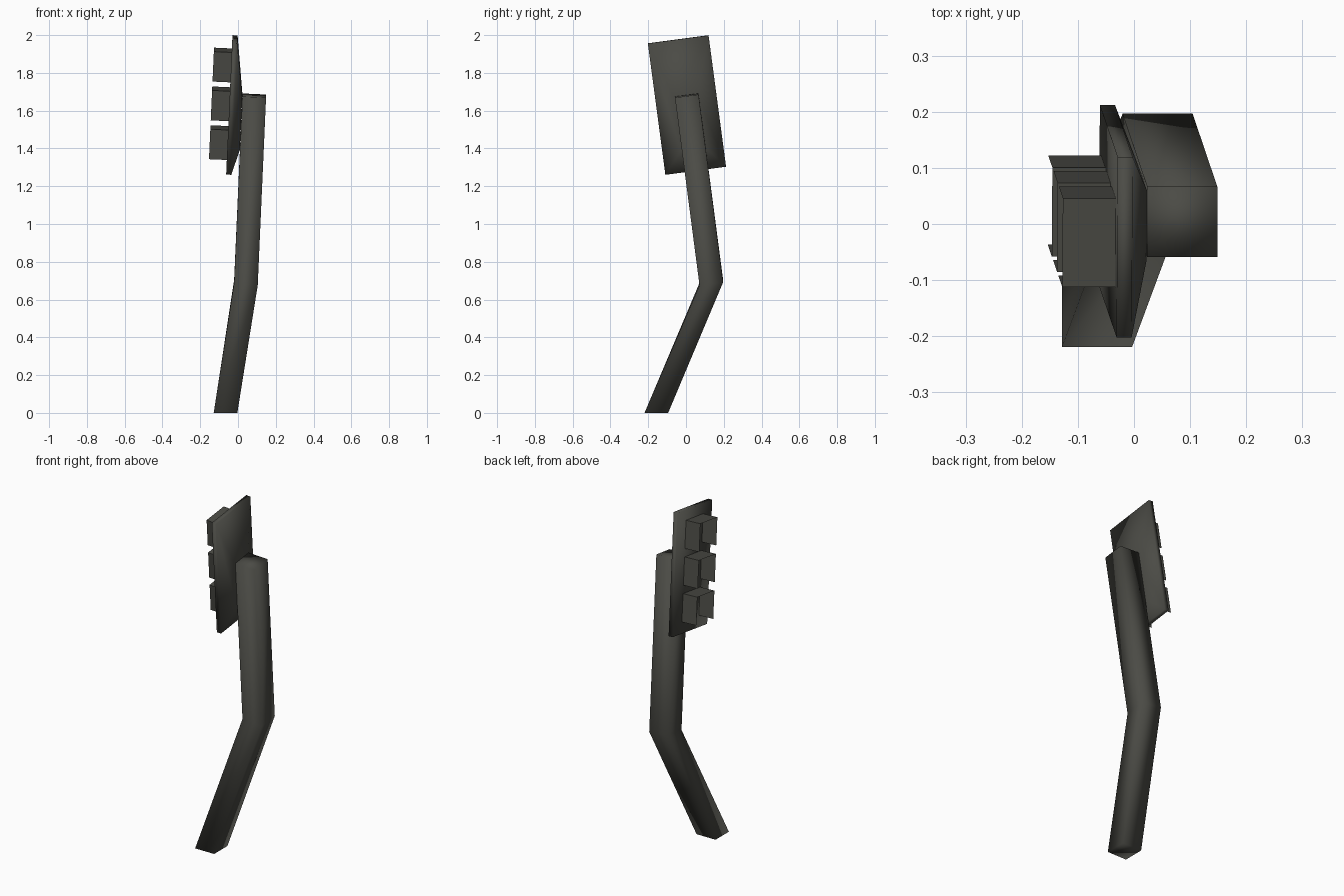
import bpy
from mathutils import Vector

if "Cube" in bpy.data.objects:
    bpy.data.objects.remove(bpy.data.objects["Cube"])

# One dark weathered metal colour
metal = bpy.data.materials.new("dark_metal")
metal.diffuse_color = (0.07, 0.07, 0.06, 1)
metal.use_nodes = True
metal.node_tree.nodes["Principled BSDF"].inputs["Base Color"].default_value = metal.diffuse_color

# Tilted frame shared by the upper pole, signal panel and hoods
A = Vector((0.045, -0.132, 0.99)).normalized()      # along the upper pole
U = Vector((1, 0, -0.045)).normalized()             # across, panel is on the -U side
V = A.cross(U).normalized()                         # panel width
CENTRE = Vector((-0.0325, 0.005, 1.63))             # middle of the panel


def at(u, v, a):
    return CENTRE + U * u + V * v + A * a


def make(name, verts, faces, smooth):
    mesh = bpy.data.meshes.new(name)
    mesh.from_pydata([tuple(p) for p in verts], [], faces)
    mesh.materials.append(metal)
    for p in mesh.polygons:
        p.use_smooth = smooth
    ob = bpy.data.objects.new(name, mesh)
    bpy.context.collection.objects.link(ob)
    return ob


def loft(name, rings, smooth=True):
    """Joins four-cornered rings into a capped solid."""
    verts = [p for r in rings for p in r]
    faces = [(3, 2, 1, 0)]
    for i in range(len(rings) - 1):
        b = i * 4
        faces += [(b + k, b + (k + 1) % 4, b + 4 + (k + 1) % 4, b + 4 + k) for k in range(4)]
    n = len(verts)
    faces.append((n - 4, n - 3, n - 2, n - 1))
    return make(name, verts, faces, smooth)


def pole_ring(x, y, z, slope_x, slope_y, h=0.0625):
    return [Vector((x + sx * h, y + sy * h, z + sx * h * slope_x + sy * h * slope_y))
            for sx, sy in ((-1, -1), (1, -1), (1, 1), (-1, 1))]


# Bent square pole: flat base, mitred bend, square-cut top
loft("bent_pole", [
    pole_ring(-0.066, -0.157, 0.0, 0, 0),
    pole_ring(0.042, 0.134, 0.69, -0.1, 0.13),
    pole_ring(0.086, 0.004, 1.68, -0.045, 0.133),
])


# Signal panel: flat plate whose back narrows to the bracket on the pole
def panel_ring(u, half_v, low, high):
    return [at(u, -half_v, low), at(u, half_v, low), at(u, half_v, high), at(u, -half_v, high)]


loft("signal_panel", [
    panel_ring(-0.0135, 0.162, -0.351, 0.351),
    panel_ring(0.0135, 0.162, -0.351, 0.351),
    panel_ring(0.053, 0.062, -0.23, 0.055),
])

# Three thin sheet hoods, open at the front and below
for i, name in enumerate(("upper_hood", "middle_hood", "lower_hood")):
    top = 0.291 - 0.2075 * i
    section = ((-0.08, top - 0.16), (-0.08, top), (0.08, top), (0.08, top - 0.16))
    verts = [at(u, v, a) for u in (-0.0135, -0.108) for v, a in section]
    make(name, verts, [(k, k + 1, k + 5, k + 4) for k in range(3)], False)
